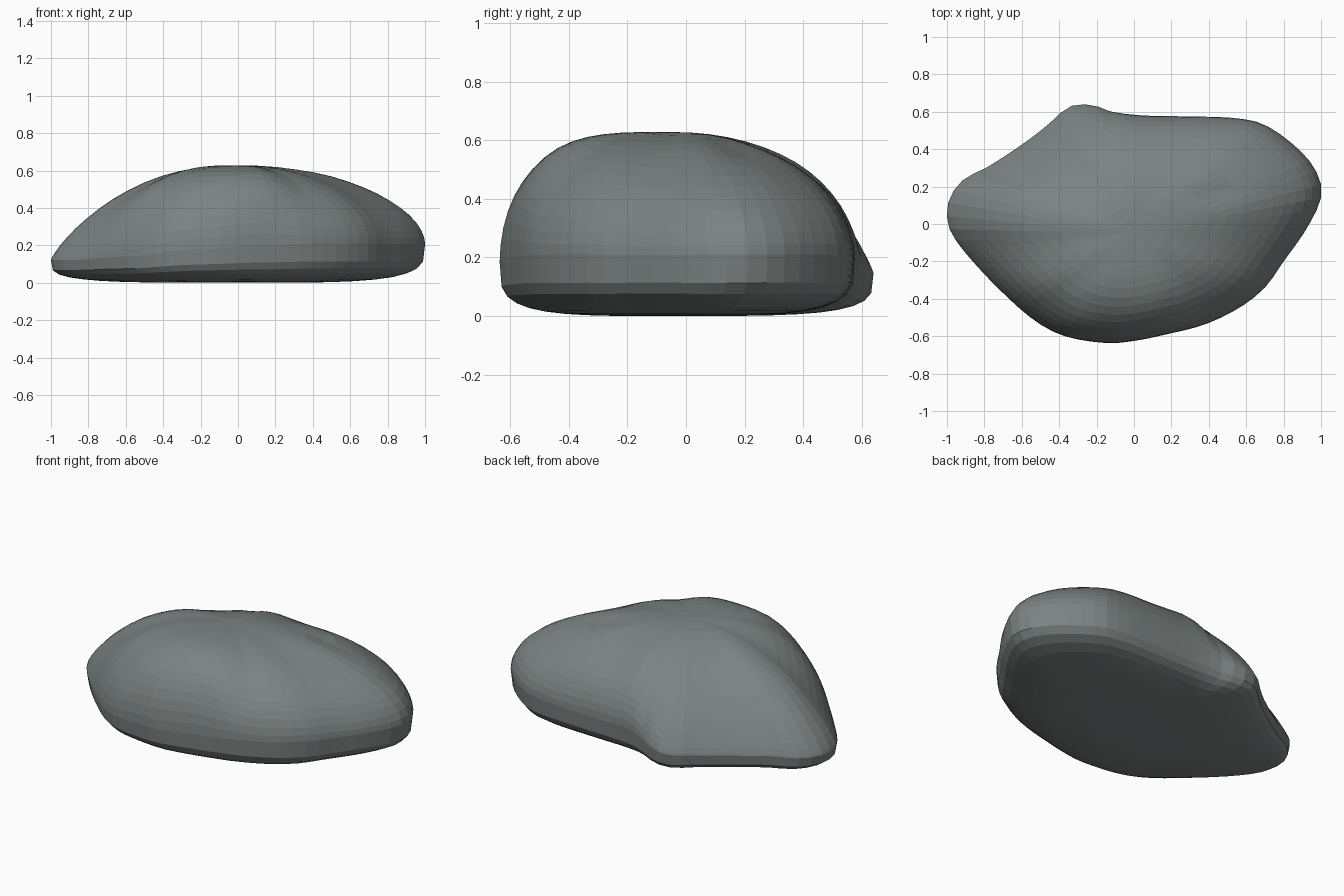
import bpy, bmesh, math
from mathutils import Vector, noise

default_cube = bpy.data.objects.get("Cube")
if default_cube:
    bpy.data.objects.remove(default_cube, do_unlink=True)

SEGMENTS = 72
UPPER_RINGS = 15
LOWER_RINGS = 8
PEAK = Vector((0.0, -0.05, 0.628))

# Plan outline of the boulder, counter-clockwise
OUTLINE = [
    (1, .14), (.98, .27), (.88, .4), (.7, .53), (.53, .567), (.3, .575), (.05, .58),
    (-.12, .6), (-.2, .63), (-.28, .64), (-.36, .62), (-.45, .54), (-.55, .46),
    (-.68, .37), (-.8, .295), (-.91, .24), (-.985, .14), (-1, .03), (-.97, -.06),
    (-.88, -.18), (-.72, -.35), (-.54, -.51), (-.37, -.6), (-.14, -.637), (.03, -.62),
    (.15, -.595), (.37, -.54), (.56, -.45), (.7, -.34), (.8, -.2), (.92, -.03),
]

# Side shape by direction in degrees: girth height, roundness, steepness
SIDES = [
    (0, .21, 2.0, .58), (40, .21, 2.1, .55), (90, .2, 2.1, .5), (115, .14, 2.1, .84),
    (150, .13, 2.2, .85), (180, .12, 2.2, .82), (215, .14, 2.9, .6),
    (250, .18, 3.5, .52), (285, .2, 3.7, .5), (320, .21, 2.4, .57), (360, .21, 2.0, .58),
]


def side_shape(angle):
    """Blend the side shape between neighbouring directions."""
    degrees = math.degrees(angle) % 360
    for start, end in zip(SIDES, SIDES[1:]):
        if start[0] <= degrees <= end[0]:
            t = (degrees - start[0]) / (end[0] - start[0])
            t = t * t * (3 - 2 * t)
            return [a + (b - a) * t for a, b in zip(start[1:], end[1:])]


def rounded(points, cuts=6):
    """Pass a smooth closed curve through the points."""
    loop = [Vector(p) for p in points]
    curve = []
    for i, b in enumerate(loop):
        a, c, d = loop[i - 1], loop[(i + 1) % len(loop)], loop[(i + 2) % len(loop)]
        for t in (k / cuts for k in range(cuts)):
            curve.append(b + (c - a) * t / 2 + (a * 2 - b * 5 + c * 4 - d) * t * t / 2
                         + (b * 3 - a - c * 3 + d) * t ** 3 / 2)
    return curve


def resample(loop, count):
    """Spread points evenly along a closed curve."""
    edges = list(zip(loop, loop[1:] + loop[:1]))
    step = sum((b - a).length for a, b in edges) / count
    result, travelled = [], 0.0
    for a, b in edges:
        length = (b - a).length
        while len(result) < count and len(result) * step < travelled + length:
            result.append(a.lerp(b, (len(result) * step - travelled) / length))
        travelled += length
    return result


def surface_point(rim, angle, part, upper):
    """Point on the boulder; part runs from the middle (0) to the girth (1)."""
    girth, roundness, steepness = side_shape(angle)
    spot = PEAK.xy.lerp(rim, part)
    if upper:
        z = girth + (PEAK.z - girth) * max(0, 1 - part ** roundness) ** steepness
        # Shallow crease near the top of the back shoulder
        z -= .012 * math.exp(-((spot.x - .45) / .12) ** 2 - ((spot.y - .17) / .05) ** 2)
    else:
        z = girth * (1 - max(0, 1 - part ** 4) ** .25)
    # Slight unevenness of the stone, fading towards the base
    z += .008 * noise.noise(Vector((spot.x, spot.y, z)) * 4) * min(1, z * 4) * part
    return (spot.x, spot.y, z)


# Boulder skin: rings from the peak out to the girth, then under to the base
rims = resample(rounded(OUTLINE), SEGMENTS)
angles = [math.atan2(p.y - PEAK.y, p.x - PEAK.x) for p in rims]
levels = [(math.sin(math.pi / 2 * i / UPPER_RINGS), True) for i in range(1, UPPER_RINGS + 1)]
levels += [(math.cos(1.2 * i / LOWER_RINGS), False) for i in range(1, LOWER_RINGS + 1)]

bm = bmesh.new()
rings = [[bm.verts.new(surface_point(r, a, part, upper)) for r, a in zip(rims, angles)]
         for part, upper in levels]
top = bm.verts.new(PEAK)
for i in range(SEGMENTS):
    j = (i + 1) % SEGMENTS
    bm.faces.new((top, rings[0][i], rings[0][j]))
    for inner, outer in zip(rings, rings[1:]):
        bm.faces.new((inner[i], outer[i], outer[j], inner[j]))
bm.faces.new(rings[-1][::-1])
bmesh.ops.recalc_face_normals(bm, faces=bm.faces)

mesh = bpy.data.meshes.new("boulder")
bm.to_mesh(mesh)
bm.free()
boulder = bpy.data.objects.new("boulder", mesh)
bpy.context.collection.objects.link(boulder)

# Stone colour
stone = bpy.data.materials.new("grey stone")
stone.use_nodes = True
colour = (.2, .227, .223, 1)
stone.diffuse_color = colour
stone.node_tree.nodes["Principled BSDF"].inputs["Base Color"].default_value = colour
mesh.materials.append(stone)
